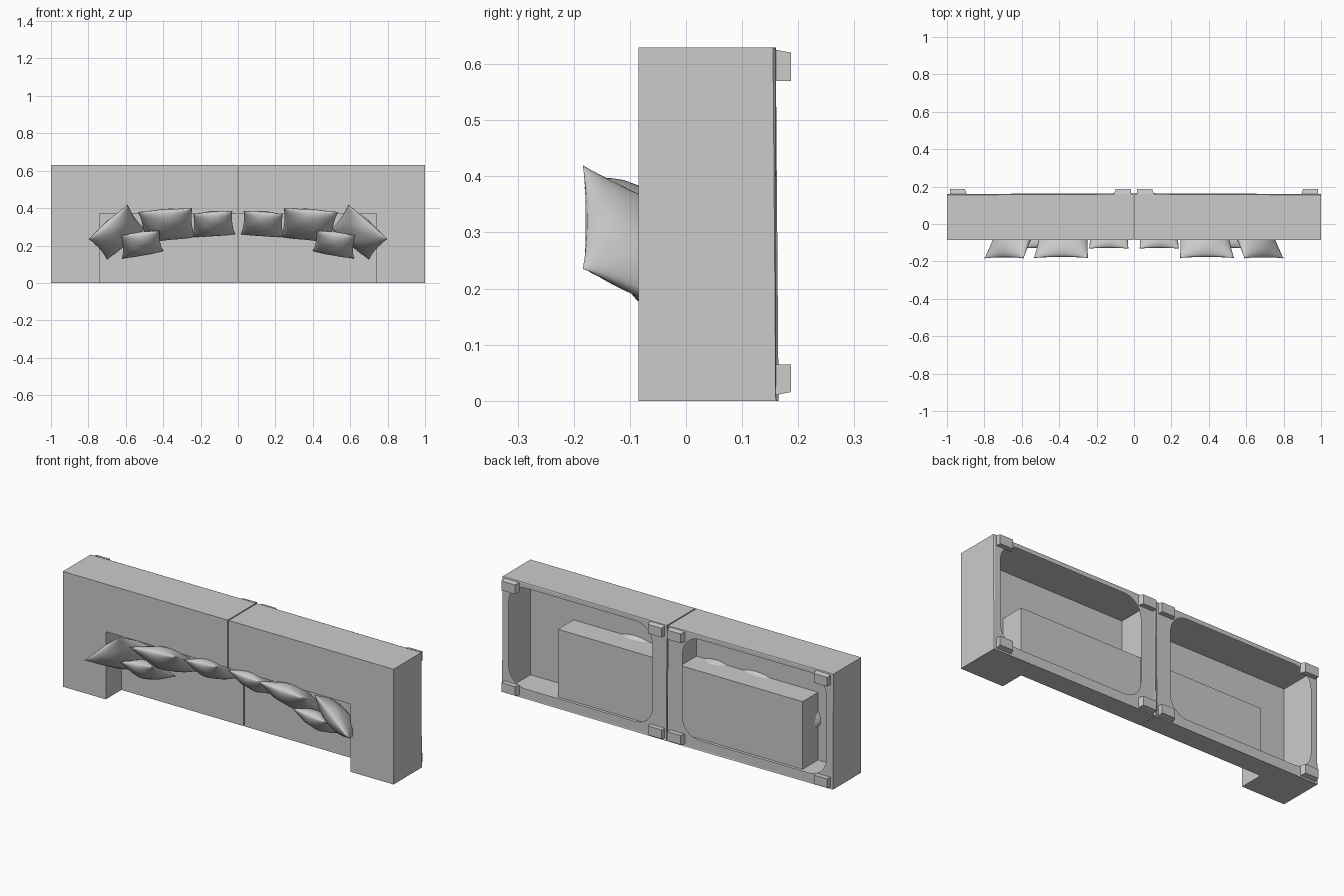
import bpy, bmesh, math
from mathutils import Vector

cube = bpy.data.objects.get("Cube")
if cube:
    bpy.data.objects.remove(cube, do_unlink=True)

grey = bpy.data.materials.new("plain_grey")
grey.use_nodes = True
grey.diffuse_color = (0.6, 0.6, 0.6, 1)
grey.node_tree.nodes["Principled BSDF"].inputs["Base Color"].default_value = (0.6, 0.6, 0.6, 1)

# Main levels of the couch, which lies tipped on its back side
TOP, SEAT, BASE, TIP = -0.085, 0.05, 0.16, 0.187
GAP, ARM, END = 0.003, 0.74, 1.0
BACK, HEIGHT = 0.37, 0.63


def finish(bm, name, smooth=False):
    """Turn a bmesh into an object mirrored across the middle."""
    bmesh.ops.recalc_face_normals(bm, faces=bm.faces)
    mesh = bpy.data.meshes.new(name)
    bm.to_mesh(mesh)
    bm.free()
    mesh.materials.append(grey)
    for p in mesh.polygons:
        p.use_smooth = smooth
    ob = bpy.data.objects.new(name, mesh)
    bpy.context.collection.objects.link(ob)
    mirror = ob.modifiers.new("other_half", 'MIRROR')
    mirror.use_mirror_merge = False
    return ob


# Hollow upholstered half: arm, backrest, seat and outer sides
def couch_half():
    bm = bmesh.new()

    def face(*pts):
        return bm.faces.new([bm.verts.new(p) for p in pts])

    def flat(y, pts):
        face(*[(x, y, z) for x, z in pts])

    # arm and backrest tops, seat
    flat(TOP, [(GAP, BACK), (ARM, BACK), (ARM, 0), (END, 0), (END, HEIGHT), (GAP, HEIGHT)])
    flat(SEAT, [(GAP, 0), (ARM, 0), (ARM, BACK), (GAP, BACK)])
    # inner faces of arm and backrest
    face((ARM, TOP, 0), (ARM, TOP, BACK), (ARM, SEAT, BACK), (ARM, SEAT, 0))
    face((GAP, TOP, BACK), (ARM, TOP, BACK), (ARM, SEAT, BACK), (GAP, SEAT, BACK))
    # outer sides
    face((END, TOP, 0), (END, BASE, 0), (END, BASE, HEIGHT), (END, TOP, HEIGHT))
    face((GAP, TOP, HEIGHT), (END, TOP, HEIGHT), (END, BASE, HEIGHT), (GAP, BASE, HEIGHT))
    face((GAP, SEAT, 0), (ARM, SEAT, 0), (ARM, TOP, 0), (END, TOP, 0), (END, BASE, 0), (GAP, BASE, 0))
    face((GAP, SEAT, 0), (GAP, BASE, 0), (GAP, BASE, HEIGHT), (GAP, TOP, HEIGHT),
         (GAP, TOP, BACK), (GAP, SEAT, BACK))
    bmesh.ops.remove_doubles(bm, verts=bm.verts, dist=0.0005)

    # underside rim with a rounded opening
    rim = [e for e in bm.edges if all(v.co.y > BASE - 0.001 for v in e.verts)]
    x0, x1, z0, z1, r = 0.092, 0.96, 0.055, 0.605, 0.1
    loop = []
    for i, (cx, cz) in enumerate([(x1 - r, z1 - r), (x0 + r, z1 - r), (x0 + r, z0 + r), (x1 - r, z0 + r)]):
        for k in range(7):
            a = math.radians(90 * i + 15 * k)
            loop.append(bm.verts.new((cx + r * math.cos(a), BASE, cz + r * math.sin(a))))
    hole = [bm.edges.new((loop[i - 1], loop[i])) for i in range(len(loop))]
    bmesh.ops.triangle_fill(bm, edges=rim + hole, use_beauty=True, normal=(0, 1, 0))
    bmesh.ops.bevel(bm, geom=[e for e in rim if e.is_valid], offset=0.005, segments=2,
                    profile=0.5, affect='EDGES')
    return finish(bm, "couch_half")


couch_half()


# Short tapered feet at the corners of each half
def foot(name, outer_x, inner_x, outer_z, inner_z):
    bm = bmesh.new()
    rings = []
    for y, t in ((BASE - 0.002, 0), (TIP, 0.1)):
        xi = inner_x + (outer_x - inner_x) * t
        zo = outer_z + (inner_z - outer_z) * t
        rings.append([bm.verts.new((x, y, z)) for x, z in
                      ((outer_x, zo), (xi, zo), (xi, inner_z), (outer_x, inner_z))])
    a, b = rings
    for i in range(4):
        bm.faces.new((a[i - 1], a[i], b[i], b[i - 1]))
    bm.faces.new(a)
    bm.faces.new(b)
    finish(bm, name)


for side, xo, xi in (("outer", 0.985, 0.895), ("middle", 0.017, 0.107)):
    foot(side + "_lower_foot", xo, xi, 0.01, 0.065)
    foot(side + "_upper_foot", xo, xi, 0.626, 0.57)


# Puffed cushions, given by the ends of the raised edge and of the resting edge
def cushion(name, top_y, low_y, top_a, top_b, low_a, low_b, puff):
    ta, tb = (Vector((x, top_y, z)) for x, z in (top_a, top_b))
    la, lb = (Vector((x, low_y, z)) for x, z in (low_a, low_b))
    normal = (tb - ta).cross(la - ta).normalized()
    n = 14
    bm = bmesh.new()
    for side in (1, -1):
        grid = []
        for i in range(n + 1):
            row = []
            for j in range(n + 1):
                u, v = -math.cos(math.pi * i / n), -math.cos(math.pi * j / n)
                # edges pull in between the corners
                pu = u * (1 - 0.07 * (1 - v * v))
                pv = v * (1 - 0.07 * (1 - u * u))
                s, t = (pu + 1) / 2, (pv + 1) / 2
                p = ta.lerp(tb, s).lerp(la.lerp(lb, s), t)
                h = puff * (max(0, (1 - u * u) * (1 - v * v))) ** 0.6
                h *= 1 + 0.08 * math.sin(5 * u + 2 * v) * math.cos(4 * v)
                row.append(bm.verts.new(p + normal * h * side))
            grid.append(row)
        for i in range(n):
            for j in range(n):
                bm.faces.new((grid[i][j], grid[i + 1][j], grid[i + 1][j + 1], grid[i][j + 1]))
    bmesh.ops.remove_doubles(bm, verts=bm.verts, dist=0.0003)
    finish(bm, name, True)


cushion("middle_cushion", -0.132, 0.045, (0.03, 0.385), (0.24, 0.37), (0.016, 0.26), (0.245, 0.245), 0.045)
cushion("back_cushion", -0.182, 0.045, (0.245, 0.4), (0.535, 0.38), (0.23, 0.245), (0.5, 0.22), 0.055)
cushion("corner_cushion", -0.184, 0.045, (0.59, 0.42), (0.80, 0.235), (0.5, 0.29), (0.7, 0.125), 0.055)
cushion("front_cushion", -0.132, 0.036, (0.42, 0.28), (0.625, 0.255), (0.4, 0.17), (0.62, 0.13), 0.045)
